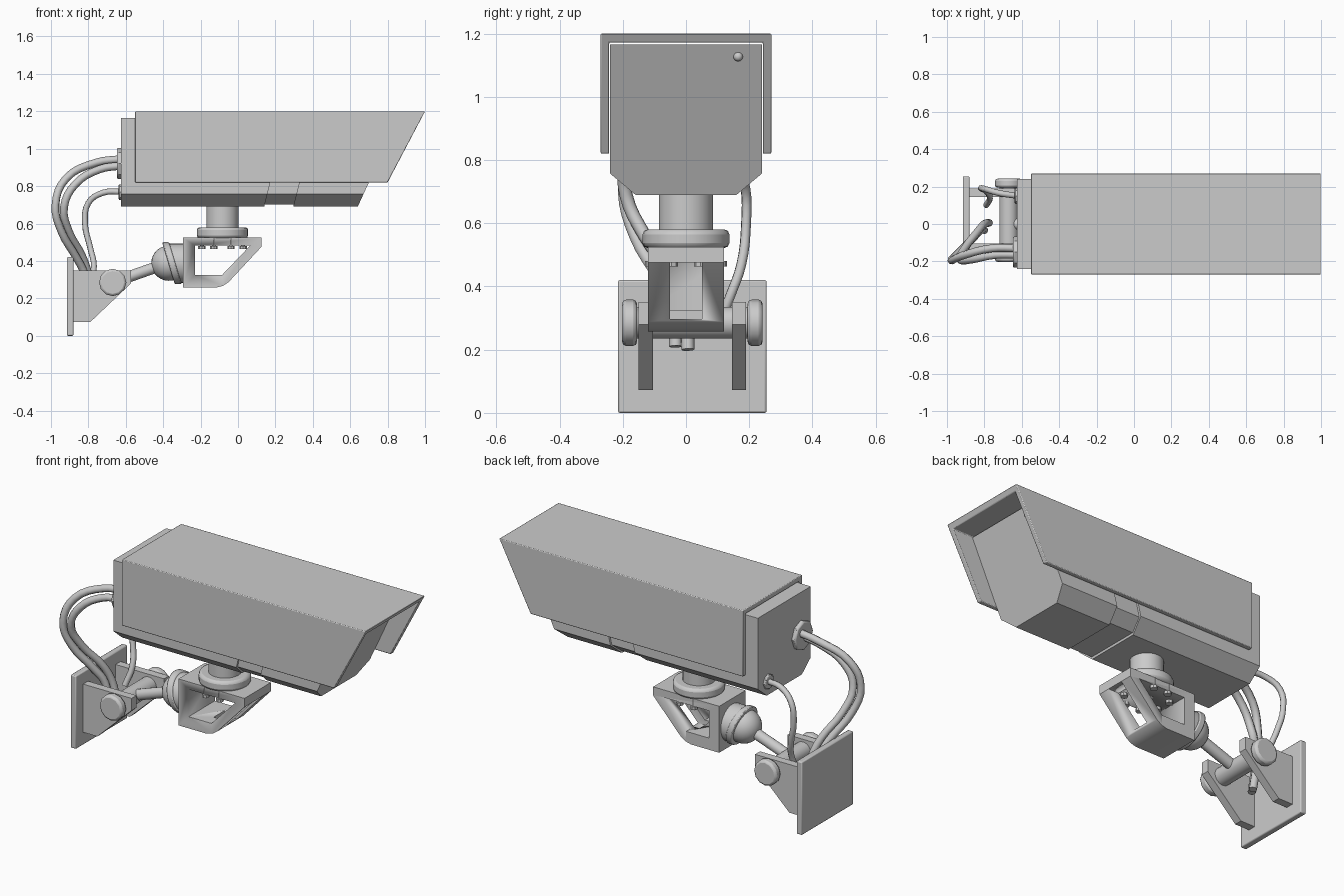
import bpy, bmesh, math
from mathutils import Vector

if "Cube" in bpy.data.objects:
    bpy.data.objects.remove(bpy.data.objects["Cube"])


def finish(name, bm, bevel=0, smooth=35):
    bmesh.ops.recalc_face_normals(bm, faces=bm.faces)
    me = bpy.data.meshes.new(name)
    bm.to_mesh(me)
    bm.free()
    ob = bpy.data.objects.new(name, me)
    bpy.context.collection.objects.link(ob)
    bpy.ops.object.select_all(action='DESELECT')
    bpy.context.view_layer.objects.active = ob
    ob.select_set(True)
    bpy.ops.object.shade_smooth_by_angle(angle=math.radians(smooth))
    if bevel:
        m = ob.modifiers.new("bevel", 'BEVEL')
        m.width, m.segments = bevel, 2
        m.limit_method = 'ANGLE'
        m.angle_limit = math.radians(50)
    return ob


def loft(name, ring_a, ring_b, bevel=0):
    """Solid between two matching rings."""
    bm = bmesh.new()
    a = [bm.verts.new(p) for p in ring_a]
    b = [bm.verts.new(p) for p in ring_b]
    n = len(a)
    bm.faces.new(a[::-1])
    bm.faces.new(b)
    for i in range(n):
        j = (i + 1) % n
        bm.faces.new((a[i], a[j], b[j], b[i]))
    return finish(name, bm, bevel)


def along_x(name, section, xa, xb, bevel=0):
    """Extrude a (y, z) section in x; each end may slant with z."""
    return loft(name, [(xa(z), y, z) for y, z in section],
                [(xb(z), y, z) for y, z in section], bevel)


def along_y(name, profile, ya, yb, bevel=0):
    """Extrude an (x, z) profile in y."""
    return loft(name, [(x, ya, z) for x, z in profile],
                [(x, yb, z) for x, z in profile], bevel)


def cyl(name, p, q, r, n=24, bevel=0):
    p, q = Vector(p), Vector(q)
    rot = (q - p).to_track_quat('Z', 'Y')
    ring = [rot @ Vector((r * math.cos(2 * math.pi * i / n),
                          r * math.sin(2 * math.pi * i / n), 0)) for i in range(n)]
    return loft(name, [p + v for v in ring], [q + v for v in ring], bevel)


def rect(x0, x1, z0, z1):
    return [(x0, z0), (x1, z0), (x1, z1), (x0, z1)]


def cable(name, pts, r):
    cu = bpy.data.curves.new(name, 'CURVE')
    cu.dimensions = '3D'
    cu.bevel_depth, cu.bevel_resolution, cu.resolution_u = r, 2, 4
    cu.use_fill_caps = True
    sp = cu.splines.new('BEZIER')
    sp.bezier_points.add(len(pts) - 1)
    for bp, p in zip(sp.bezier_points, pts):
        bp.co = p
        bp.handle_left_type = bp.handle_right_type = 'AUTO'
    ob = bpy.data.objects.new(name, cu)
    bpy.context.collection.objects.link(ob)
    bpy.ops.object.select_all(action='DESELECT')
    bpy.context.view_layer.objects.active = ob
    ob.select_set(True)
    bpy.ops.object.convert(target='MESH')


def slant(x0, z0, k):
    return lambda z: x0 + (z - z0) * k


# Sun hood with slanted front
hood = [(-.27, .82), (-.27, 1.2), (.27, 1.2), (.27, .82),
        (.243, .82), (.243, 1.172), (-.243, 1.172), (-.243, .82)]
along_x("sun_hood", hood, lambda z: -.55, slant(.80, .82, .526), .004)


# Camera body: rear housing, recessed band, front housing
def body(i):
    h = .24 - i
    return [(-h, 1.165 - i), (-h, .757), (-.16, .69 + i),
            (.16, .69 + i), (h, .757), (h, 1.165 - i)]


K = .46
along_x("rear_housing", body(0), lambda z: -.625, slant(.14, .69, .25))
along_x("recessed_band", body(.012), slant(.10, .69, .25), slant(.34, .69, .25))
along_x("front_housing", body(0), slant(.295, .69, .25), slant(.64, .69, K))
bm = bmesh.new()
bmesh.ops.create_uvsphere(bm, u_segments=12, v_segments=8, radius=.015)
finish("front_sensor", bm).location = (slant(.64, .69, K)(1.127), .165, 1.127)

# Mounting post and flange
cx = -.083
cyl("post", (cx, 0, .56), (cx, 0, .70), .086, 28)
cyl("flange", (cx, 0, .522), (cx, 0, .58), .137, 28, .015)

# Flange bolts under the bracket top
for i in range(8):
    a = math.radians(22.5 + 45 * i)
    x, y = cx + .119 * math.cos(a), .119 * math.sin(a)
    cyl("flange_bolt_head", (x, y, .463), (x, y, .48), .02, 8)
    cyl("flange_bolt_shaft", (x, y, .47), (x, y, .535), .011, 8)

# Open bracket frame with side window and front slot
frame = along_y("bracket_frame",
                [(-.295, .258), (-.115, .258), (-.08, .267), (-.05, .287),
                 (.125, .475), (.125, .525), (-.295, .525)], -.12, .12)
window = along_y("window_cutter",
                 [(-.23, .325), (-.085, .325), (.065, .482), (-.23, .482)], -.3, .3)
slot = along_y("slot_cutter", rect(-.12, .3, .297, .475), -.05, .05)
for c in (window, slot):
    m = frame.modifiers.new("cut", 'BOOLEAN')
    m.operation, m.object, m.solver = 'DIFFERENCE', c, 'EXACT'
    c.hide_render = True
bpy.context.view_layer.objects.active = frame
for m in list(frame.modifiers):
    bpy.ops.object.modifier_apply(modifier=m.name)
for c in (window, slot):
    bpy.data.objects.remove(c)

# Ball joint: cup with slanted mouth, collar, ball and arm
N = 28


def disc(r):
    return [(r * math.cos(2 * math.pi * i / N), .388 + r * math.sin(2 * math.pi * i / N))
            for i in range(N)]


along_x("cup", disc(.105), slant(-.36, .388, -.3), lambda z: -.29)
along_x("cup_collar", disc(.112), slant(-.372, .388, -.3), slant(-.335, .388, -.3), .006)
bm = bmesh.new()
bmesh.ops.create_uvsphere(bm, u_segments=24, v_segments=14, radius=.094)
finish("ball", bm).location = (-.37, 0, .388)
cyl("arm", (-.67, 0, .285), (-.40, 0, .38), .03, 16)

# Wall plate, hinge cheeks, hinge bar and bolts
along_y("wall_plate", rect(-.915, -.88, 0, .42), -.215, .255, .006)
cheek = [(-.885, .35), (-.572, .35), (-.572, .28), (-.79, .073), (-.885, .073)]
hx, hz, hy = -.67, .285, .02
for s in (-1, 1):
    along_y("hinge_cheek", cheek, hy + s * .125, hy + s * .17)
    cyl("hinge_bolt", (hx, hy + s * .175, hz), (hx, hy + s * .222, hz), .073, 12, .012)
cyl("hinge_bar", (hx, hy - .19, hz), (hx, hy + .19, hz), .05, 24)

# Cable glands on the back
cyl("large_gland", (-.615, -.15, .922), (-.648, -.15, .922), .083, 8, .008)
cyl("small_gland", (-.615, .15, .768), (-.638, .15, .768), .042, 8, .005)

# Cables from the housing to the wall plate
cable("outer_cable", [(-.62, -.13, .945), (-.76, -.13, .925), (-.92, -.17, .84),
                      (-.976, -.195, .70), (-.945, -.16, .56), (-.865, -.08, .42),
                      (-.82, -.035, .33), (-.80, -.033, .21)], .021)
cable("inner_cable", [(-.62, -.165, .91), (-.74, -.165, .89), (-.87, -.19, .81),
                      (-.93, -.19, .69), (-.905, -.13, .56), (-.835, -.04, .43),
                      (-.80, .0, .33), (-.775, .006, .20)], .021)
cable("thin_cable", [(-.62, .15, .77), (-.72, .165, .765), (-.80, .188, .71),
                     (-.818, .19, .60), (-.79, .175, .47), (-.77, .14, .37),
                     (-.79, .10, .27)], .016)
